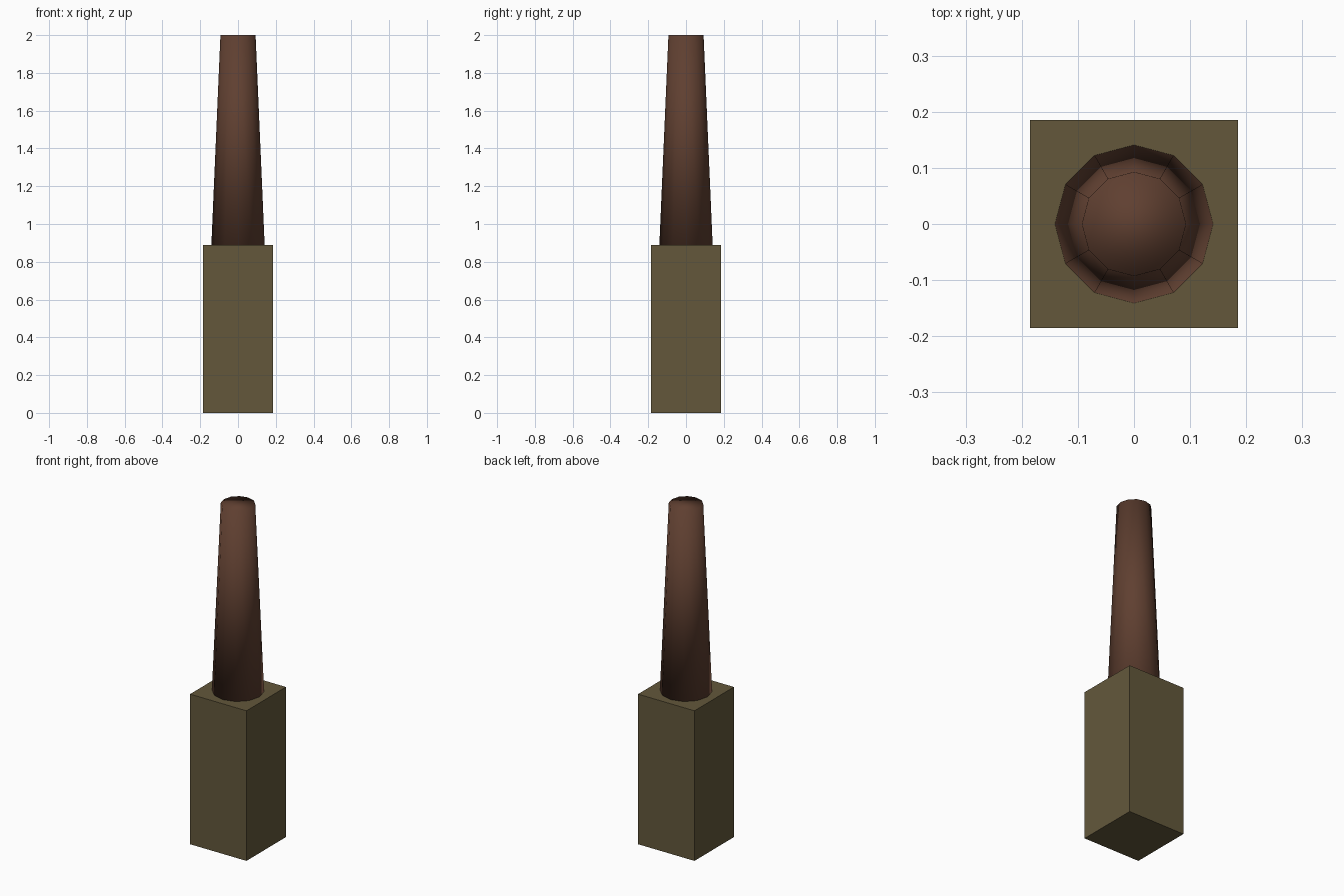
import bpy, math

if "Cube" in bpy.data.objects:
    bpy.data.objects.remove(bpy.data.objects["Cube"])


def material(name, rgb):
    m = bpy.data.materials.new(name)
    m.diffuse_color = (*rgb, 1.0)
    m.use_nodes = True
    m.node_tree.nodes["Principled BSDF"].inputs["Base Color"].default_value = m.diffuse_color
    return m


olive = material("olive_stone", (0.125, 0.097, 0.044))
brown = material("brown_wood", (0.115, 0.050, 0.030))

BASE_TOP = 0.89

# square base block
bpy.ops.mesh.primitive_cube_add(size=1, location=(0, 0, BASE_TOP / 2))
block = bpy.context.object
block.name = "base_block"
block.scale = (0.37, 0.37, BASE_TOP)
bpy.ops.object.transform_apply(location=False, rotation=False, scale=True)
block.data.materials.append(olive)

# tapered twelve-sided post, smooth all over including its cap
bpy.ops.mesh.primitive_cone_add(vertices=12, radius1=0.141, radius2=0.093,
                                depth=2 - BASE_TOP,
                                location=(0, 0, (2 + BASE_TOP) / 2))
post = bpy.context.object
post.name = "tapered_post"
post.data.materials.append(brown)
bpy.ops.object.shade_smooth()
